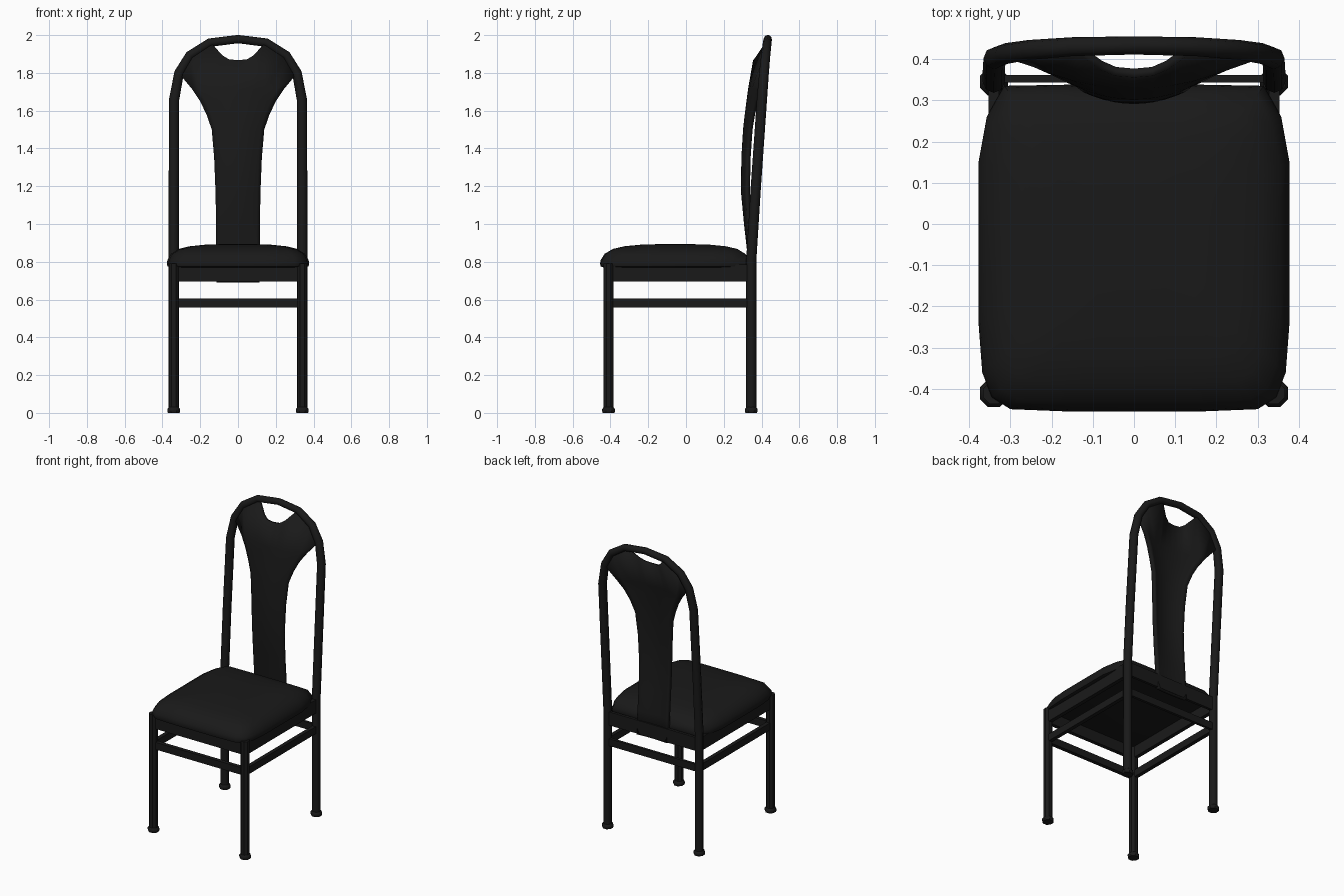
import bpy, bmesh, math
from mathutils import Vector

if "Cube" in bpy.data.objects:
    bpy.data.objects.remove(bpy.data.objects["Cube"])

black = bpy.data.materials.new("black_finish")
black.diffuse_color = (0.01, 0.01, 0.01, 1)
black.use_nodes = True
black.node_tree.nodes["Principled BSDF"].inputs["Base Color"].default_value = black.diffuse_color


def finish(ob, angle=40):
    ob.data.materials.clear()
    ob.data.materials.append(black)
    bpy.ops.object.select_all(action='DESELECT')
    ob.select_set(True)
    bpy.context.view_layer.objects.active = ob
    bpy.ops.object.shade_smooth_by_angle(angle=math.radians(angle))
    return ob


def mesh_object(name, bm):
    bmesh.ops.recalc_face_normals(bm, faces=bm.faces)
    me = bpy.data.meshes.new(name)
    bm.to_mesh(me)
    bm.free()
    ob = bpy.data.objects.new(name, me)
    bpy.context.collection.objects.link(ob)
    return ob


def loft(name, rings):
    """Skin a stack of closed rings and cap both ends."""
    bm = bmesh.new()
    vs = [[bm.verts.new(p) for p in r] for r in rings]
    n = len(vs[0])
    for a, b in zip(vs, vs[1:]):
        for i in range(n):
            j = (i + 1) % n
            bm.faces.new((a[i], a[j], b[j], b[i]))
    bm.faces.new(vs[0])
    bm.faces.new(vs[-1])
    return finish(mesh_object(name, bm))


def post(name, x, y, profile):
    """Eight-sided turned post from (radius, z) pairs."""
    angles = [math.pi / 8 + k * math.pi / 4 for k in range(8)]
    return loft(name, [[(x + r * 1.08 * math.cos(a), y + r * 1.08 * math.sin(a), z)
                        for a in angles] for r, z in profile])


def bar(name, lo, hi):
    lo, hi = Vector(lo), Vector(hi)
    bm = bmesh.new()
    bmesh.ops.create_cube(bm, size=1)
    for v in bm.verts:
        v.co = (lo + hi) / 2 + v.co * (hi - lo)
    return finish(mesh_object(name, bm))


# Front legs and the flared feet of all four legs
LX, FY, RY = 0.34, -0.41, 0.345
for side, s in (("left", -1), ("right", 1)):
    post(f"front_leg_{side}", s * LX, FY, [(0.026, 0.01), (0.026, 0.79)])
    for where, y in (("front", FY), ("rear", RY)):
        post(f"{where}_foot_{side}", s * LX, y,
             [(0.031, 0), (0.034, 0.008), (0.034, 0.02), (0.026, 0.03)])

# Rear legs and arched back frame: one continuous tube
half = [(0.34, 0.345, 0.01, 1), (0.34, 0.345, 0.8, 1), (0.34, 0.37, 1.2, 1),
        (0.338, 0.402, 1.66, 1), (0.312, 0.413, 1.80, 0.95),
        (0.255, 0.422, 1.893, 0.9), (0.15, 0.43, 1.96, 0.85), (0, 0.433, 1.979, 0.82)]
path = half + [(-x, y, z, r) for x, y, z, r in reversed(half[:-1])]
cu = bpy.data.curves.new("back_frame", 'CURVE')
cu.dimensions = '3D'
cu.bevel_depth = 0.027
cu.bevel_resolution = 2
cu.use_fill_caps = True
sp = cu.splines.new('POLY')
sp.points.add(len(path) - 1)
for p, (x, y, z, r) in zip(sp.points, path):
    p.co = (x, y, z, 1)
    p.radius = r
frame = bpy.data.objects.new("back_frame", cu)
bpy.context.collection.objects.link(frame)
bpy.context.view_layer.objects.active = frame
frame.select_set(True)
bpy.ops.object.convert(target='MESH')
finish(bpy.context.view_layer.objects.active, 50)

# Apron under the seat and stretchers below it
for part, z0, z1 in (("apron", 0.695, 0.785), ("stretcher", 0.557, 0.605)):
    bar(f"front_{part}", (-LX, -0.423, z0), (LX, -0.397, z1))
    bar(f"rear_{part}", (-LX, 0.343, z0), (LX, 0.361, z1))
    for side, s in (("left", -1), ("right", 1)):
        bar(f"{part}_{side}", (s * LX - 0.013, FY, z0), (s * LX + 0.013, RY, z1))

# Domed seat cushion
edge = [(0.15, -0.455), (0.3, -0.449), (0.345, -0.42), (0.368, -0.36), (0.377, -0.24),
        (0.377, 0.15), (0.357, 0.26), (0.315, 0.335), (0.15, 0.338)]
outline = edge + [(-x, y) for x, y in reversed(edge)]
cy = -0.055
levels = [(0.95, 0.77), (0.99, 0.775), (1, 0.79), (0.99, 0.81), (0.94, 0.842),
          (0.83, 0.868), (0.68, 0.882), (0.45, 0.891), (0.15, 0.894)]
loft("seat_cushion", [[(x * k, cy + (y - cy) * k, z) for x, y in outline] for k, z in levels])

# Back splat: rows of (z, half width, centre y, edge y), bowed forward
rows = [(0.69, 0.113, 0.347, 0.352), (0.85, 0.113, 0.335, 0.345), (1.0, 0.113, 0.318, 0.335),
        (1.17, 0.115, 0.302, 0.328), (1.35, 0.122, 0.304, 0.332), (1.5, 0.135, 0.313, 0.342),
        (1.58, 0.163, 0.322, 0.355), (1.65, 0.197, 0.331, 0.372), (1.71, 0.238, 0.339, 0.39)]
cols = [0, 0.2, 0.38, 0.6, 0.85, 1]
# Upper edge meets the arch at the sides and dips into the handle opening
top = [(0, 0.366, 1.866), (0.045, 0.37, 1.869), (0.08, 0.385, 1.89),
       (0.135, 0.425, 1.95), (0.25, 0.42, 1.885), (0.305, 0.412, 1.79)]


def mirror_row(r):
    return [(-x, y, z) for x, y, z in reversed(r[1:])] + r


grid = [mirror_row([(w * t, yc + (ye - yc) * t * t, z) for t in cols]) for z, w, yc, ye in rows]
grid.append(mirror_row(top))
bm = bmesh.new()
vs = [[bm.verts.new(p) for p in r] for r in grid]
for a, b in zip(vs, vs[1:]):
    for i in range(len(a) - 1):
        bm.faces.new((a[i], a[i + 1], b[i + 1], b[i]))
splat = finish(mesh_object("back_splat", bm))
solid = splat.modifiers.new("thickness", 'SOLIDIFY')
solid.thickness = 0.022
solid.offset = 0
